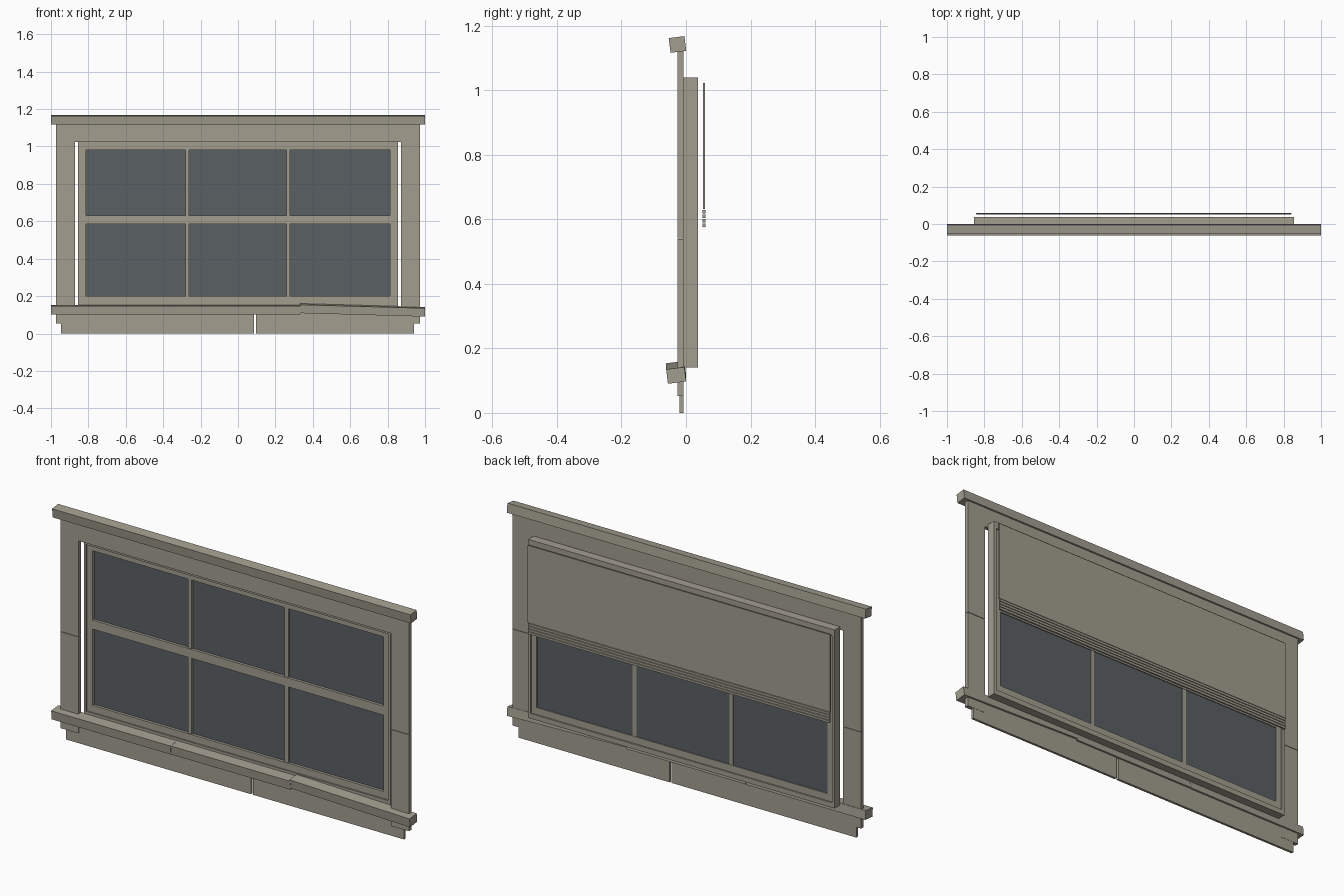
import bpy, bmesh, math

if "Cube" in bpy.data.objects:
    bpy.data.objects.remove(bpy.data.objects["Cube"])


def material(name, colour):
    m = bpy.data.materials.new(name)
    m.diffuse_color = (*colour, 1)
    m.use_nodes = True
    m.node_tree.nodes["Principled BSDF"].inputs["Base Color"].default_value = m.diffuse_color
    return m


WOOD = material("weathered grey wood", (0.36, 0.34, 0.275))
GLASS = material("dark glass", (0.10, 0.115, 0.125))


def box(name, x, y, z, mat=WOOD, tilt=(0, 0)):
    """Box from (min, max) ranges, tilted about its centre (degrees around x, y)."""
    bm = bmesh.new()
    bmesh.ops.create_cube(bm, size=1)
    bmesh.ops.scale(bm, vec=(x[1] - x[0], y[1] - y[0], z[1] - z[0]), verts=bm.verts)
    mesh = bpy.data.meshes.new(name)
    bm.to_mesh(mesh)
    bm.free()
    mesh.materials.append(mat)
    ob = bpy.data.objects.new(name, mesh)
    ob.location = [(a + b) / 2 for a, b in (x, y, z)]
    ob.rotation_euler = (math.radians(tilt[0]), math.radians(tilt[1]), 0)
    bpy.context.collection.objects.link(ob)
    return ob


def frame(name, xo, xi, y, zo, zi):
    """Rectangular frame of four bars: outer and inner half width, outer and inner heights."""
    for side, s in (("left", -1), ("right", 1)):
        box(f"{name}_{side}", sorted((s * xo, s * xi)), y, zo)
    box(f"{name}_bottom", (-xi, xi), y, (zo[0], zi[0]))
    box(f"{name}_top", (-xi, xi), y, (zi[1], zo[1]))


# Outer casing: each side is two boards with a joint, plus a head board
TRIM_Y = (-0.027, -0.007)
for side, s in (("left", -1), ("right", 1)):
    xr = sorted((s * 0.973, s * 0.872))
    box(f"casing_lower_{side}", xr, TRIM_Y, (0.053, 0.539))
    box(f"casing_upper_{side}", xr, TRIM_Y, (0.541, 1.025))
box("casing_head", (-0.973, 0.973), TRIM_Y, (1.024, 1.125))

# Tilted drip cap on top
box("drip_cap", (-1, 1), (-0.051, -0.002), (1.119, 1.165), tilt=(7, 0))

# Sill of three boards, the right one sagging
SILL_Y = (-0.059, -0.002)
box("sill_left", (-1, -0.335), SILL_Y, (0.104, 0.149), tilt=(6, 0))
box("sill_middle", (-0.333, 0.333), SILL_Y, (0.105, 0.150), tilt=(6, 0))
box("sill_right", (0.33, 1), SILL_Y, (0.103, 0.148), tilt=(7, 1.6))

# Apron of two boards with a narrow gap
box("apron_left", (-0.945, 0.086), (-0.020, -0.008), (0, 0.115))
box("apron_right", (0.097, 0.940), (-0.020, -0.008), (0, 0.115))

# Window frame and inner sash
frame("jamb", 0.855, 0.842, (-0.007, 0.037), (0.14, 1.04), (0.165, 1.005))
frame("sash", 0.842, 0.812, (0.0, 0.030), (0.165, 1.005), (0.2, 0.98))
box("meeting_rail", (-0.812, 0.812), (0.0, 0.030), (0.585, 0.63))

# Panes and glazing bars
for row, z in (("lower", (0.2, 0.585)), ("upper", (0.63, 0.98))):
    box(f"glass_{row}", (-0.812, 0.812), (0.014, 0.025), z, GLASS)
    for side, x in (("left", -0.272), ("right", 0.268)):
        box(f"glazing_bar_{row}_{side}", (x - 0.01, x + 0.01), (0.004, 0.028), z)

# Half drawn blind behind the window, with stacked slats at its foot
box("blind_panel", (-0.846, 0.842), (0.053, 0.059), (0.632, 1.022))
for i in range(4):
    z = 0.576 + i * 0.014
    box(f"blind_slat_{i + 1}", (-0.843, 0.839), (0.051, 0.060), (z, z + 0.011))
